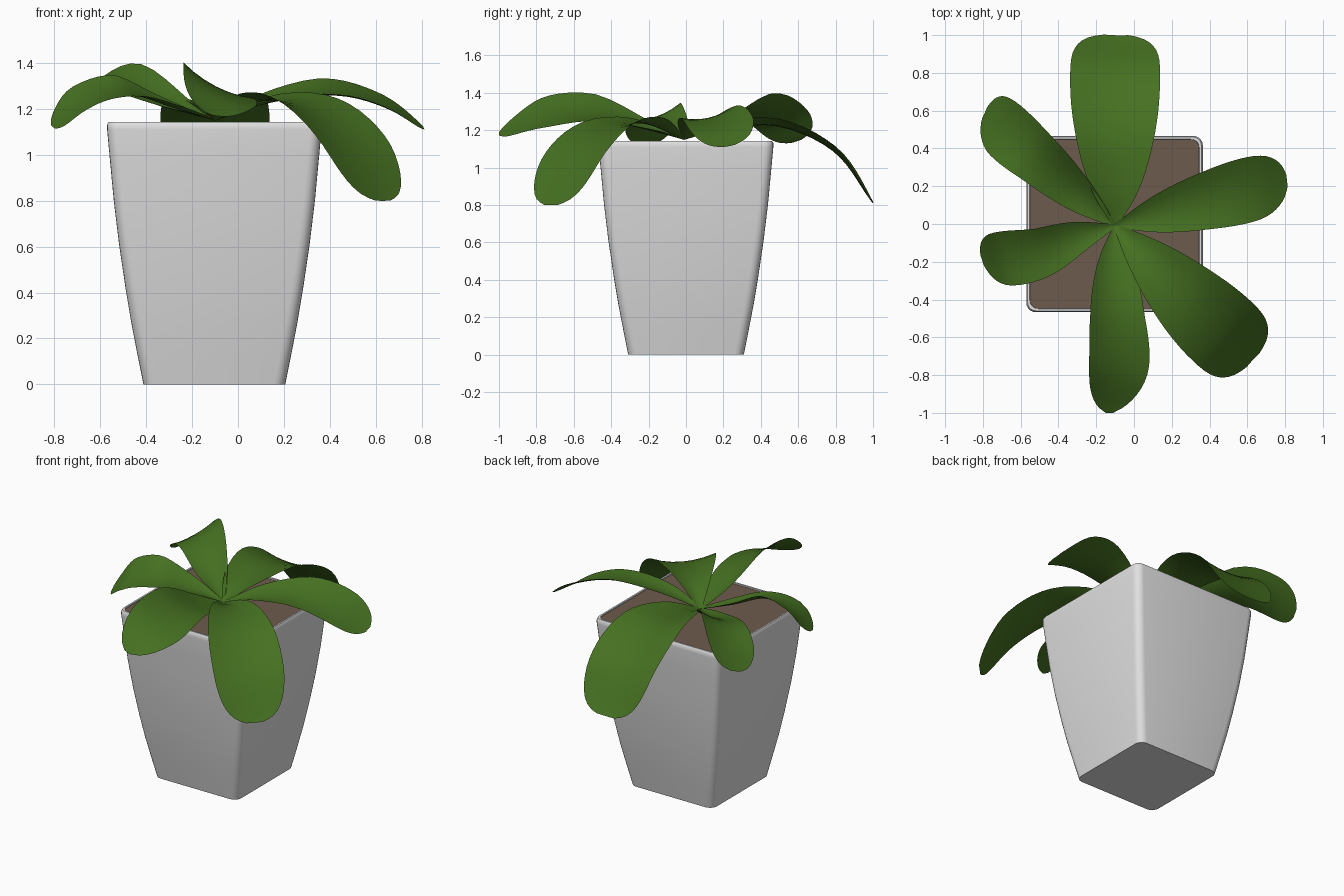
import bpy, math
from mathutils import Vector

if "Cube" in bpy.data.objects:
    bpy.data.objects.remove(bpy.data.objects["Cube"])

def material(name, col):
    m = bpy.data.materials.new(name)
    m.diffuse_color = (*col, 1)
    m.use_nodes = True
    m.node_tree.nodes["Principled BSDF"].inputs["Base Color"].default_value = m.diffuse_color
    return m

GREY = material("pot grey", (0.75, 0.75, 0.75))
SOIL = material("soil brown", (0.155, 0.105, 0.075))
GREEN = material("leaf green", (0.06, 0.162, 0.015))
CX = -0.103  # pot centre in x

def make(name, verts, faces, mat, angle):
    me = bpy.data.meshes.new(name)
    me.from_pydata(verts, [], faces)
    me.materials.append(mat)
    ob = bpy.data.objects.new(name, me)
    bpy.context.collection.objects.link(ob)
    bpy.ops.object.select_all(action='DESELECT')
    ob.select_set(True)
    bpy.context.view_layer.objects.active = ob
    bpy.ops.object.shade_smooth_by_angle(angle=math.radians(angle))
    return ob

def ring(half, z, radius, steps=5):
    """Rounded square, counter-clockwise."""
    pts = []
    for k in range(4):
        a0 = k * math.pi / 2
        c = half - radius
        sx, sy = [(1, 1), (-1, 1), (-1, -1), (1, -1)][k]
        for i in range(steps + 1):
            a = a0 + i / steps * math.pi / 2
            pts.append((CX + sx * c + radius * math.cos(a), sy * c + radius * math.sin(a), z))
    return pts

# Pot: rounded-square loft with a softly bulging profile and a thin lip
profile = [(0.309, 0), (0.333, 0.12), (0.362, 0.27), (0.387, 0.42), (0.415, 0.61),
           (0.438, 0.8), (0.455, 0.98), (0.467, 1.11), (0.467, 1.13), (0.460, 1.143),
           (0.449, 1.143), (0.446, 1.12)]
verts, faces = [], []
for h, z in profile:
    verts += ring(h, z, 0.05 if z < 1.14 else 0.045)
n = len(ring(1, 0, 0.1))
for r in range(len(profile) - 1):
    for i in range(n):
        j = (i + 1) % n
        faces.append((r * n + i, r * n + j, (r + 1) * n + j, (r + 1) * n + i))
faces.append(tuple(reversed(range(n))))
make("pot", verts, faces, GREY, 50)

# Soil
make("soil", ring(0.448, 1.136, 0.045), [tuple(range(n))], SOIL, 30)

def spline(pts, t):
    """Catmull-Rom point at t in 0..1."""
    p = [2 * pts[0] - pts[1]] + pts + [2 * pts[-1] - pts[-2]]
    f = t * (len(pts) - 1)
    i = min(int(f), len(pts) - 2)
    u = f - i
    a, b, c, d = p[i:i + 4]
    return 0.5 * (2 * b + (c - a) * u + (2 * a - 5 * b + 4 * c - d) * u * u
                  + (3 * b - a - 3 * c + d) * u ** 3)

def leaf(name, path, half, roll, blunt=2.2, rows=22, cols=6):
    """Curved blade along a path; roll raises its right-hand edge."""
    pts = [Vector((-0.1, -0.01, 1.15))] + [Vector(p) for p in path]
    verts, faces = [], []
    for r in range(rows + 1):
        t = 1 - (1 - r / rows) ** 1.5
        c = spline(pts, t)
        tan = (spline(pts, min(1, t + 0.01)) - spline(pts, max(0, t - 0.01))).normalized()
        side = tan.cross(Vector((0, 0, 1))).normalized()
        up = side.cross(tan)
        a = math.radians(roll) * min(1, t * 2)
        side, up = side * math.cos(a) + up * math.sin(a), up * math.cos(a) - side * math.sin(a)
        w = 0.05 + 0.95 * math.sin(math.pi / 2 * min(1, t / 0.7))
        if t > 0.7:
            w *= max(0.02, 1 - ((t - 0.7) / 0.3) ** blunt) ** (1 / blunt)
        w *= half
        cup = 0.3 * (1 - t) + 0.04
        for k in range(cols + 1):
            s = 2 * k / cols - 1
            verts.append(c + side * s * w + up * w * cup * (s * s - 0.4))
    m = cols + 1
    for r in range(rows):
        for k in range(cols):
            i = r * m + k
            faces.append((i, i + 1, i + m + 1, i + m))
    make(name, verts, faces, GREEN, 60)

# Six leaves fanned around the centre
leaf("leaf_back", [(-0.1, 0.2, 1.22), (-0.1, 0.5, 1.235), (-0.1, 0.8, 1.09), (-0.095, 1.0, 0.81)], 0.238, 0, 3)
leaf("leaf_back_left", [(-0.29, 0.15, 1.22), (-0.52, 0.36, 1.325), (-0.68, 0.5, 1.26), (-0.79, 0.59, 1.14)], 0.165, 22, 2.4)
leaf("leaf_right", [(0.12, 0.05, 1.235), (0.4, 0.13, 1.28), (0.63, 0.19, 1.225), (0.81, 0.23, 1.115)], 0.175, -13)
leaf("leaf_left", [(-0.3, -0.07, 1.22), (-0.5, -0.15, 1.285), (-0.68, -0.18, 1.24), (-0.805, -0.19, 1.12)], 0.155, 19, 2.2)
leaf("leaf_front_right", [(0.09, -0.2, 1.245), (0.3, -0.41, 1.22), (0.49, -0.59, 1.06), (0.63, -0.72, 0.80)], 0.22, 0, 2.6)
leaf("leaf_front", [(-0.1, -0.22, 1.22), (-0.095, -0.5, 1.305), (-0.085, -0.77, 1.28), (-0.13, -1.0, 1.18)], 0.18, 27, 1.8)
